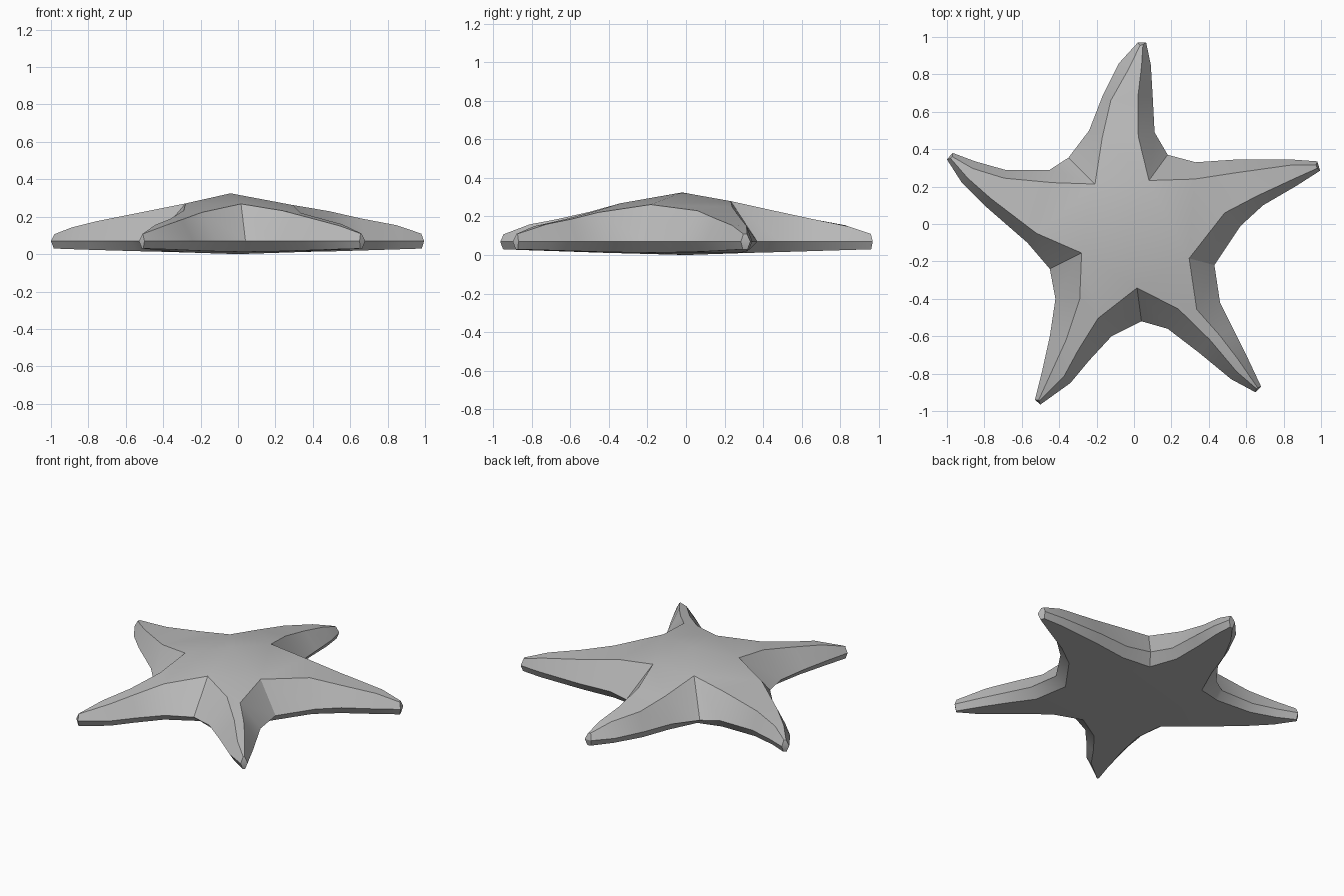
import bpy
import bmesh
import math
from mathutils import Vector

cube = bpy.data.objects.get("Cube")
if cube:
    bpy.data.objects.remove(cube, do_unlink=True)

STATIONS = 3            # rim points along each side of an arm
PER_ARM = 2 * STATIONS + 3
RIM_HEIGHT = 0.07
TIP_SLOPE = 0.02        # width of the sloped side at an arm tip

# Height of the upper crease against the fraction of the arm length
ARM_PROFILE = [(0, 0.325), (0.28, 0.275), (0.6, 0.2), (0.85, 0.155), (0.95, 0.12), (1.1, 0.08)]


def crease_height(fraction):
    for (t0, z0), (t1, z1) in zip(ARM_PROFILE, ARM_PROFILE[1:]):
        if fraction <= t1:
            return z0 + (z1 - z0) * (fraction - t0) / (t1 - t0)
    return ARM_PROFILE[-1][1]


def make_arm(notch, outward, tip, inward):
    """Rim points of one arm, counter-clockwise, as (position, slope width, arm length)."""
    tips = [(x, y, TIP_SLOPE) for x, y in tip]
    length = Vector(tip[0]).length
    return [(Vector((x, y)), width, length) for x, y, width in [notch, *outward, *tips, *inward]]


# Each arm: notch, side going out, blunt tip, side coming back
back_arm = make_arm(
    notch=(0.18, 0.37, 0.17),
    outward=[(0.11, 0.49, 0.09), (0.1, 0.68, 0.08), (0.09, 0.85, 0.05)],
    tip=[(0.065, 0.97), (0.02, 0.97)],
    inward=[(-0.08, 0.86, 0.06), (-0.17, 0.68, 0.05), (-0.24, 0.5, 0.08)])
back_right_arm = make_arm(
    notch=(-0.35, 0.355, 0.2),
    outward=[(-0.45, 0.29, 0.07), (-0.69, 0.29, 0.045), (-0.85, 0.335, 0.04)],
    tip=[(-0.97, 0.38), (-1, 0.345)],
    inward=[(-0.92, 0.22, 0.04), (-0.8, 0.1, 0.05), (-0.57, -0.1, 0.07)])
front_right_arm = make_arm(
    notch=(-0.45, -0.24, 0.19),
    outward=[(-0.42, -0.4, 0.13), (-0.45, -0.6, 0.09), (-0.49, -0.78, 0.05)],
    tip=[(-0.53, -0.94), (-0.5, -0.965)],
    inward=[(-0.34, -0.85, 0.05), (-0.24, -0.73, 0.08), (-0.12, -0.6, 0.12)])
front_left_arm = make_arm(
    notch=(0.04, -0.52, 0.18),
    outward=[(0.18, -0.56, 0.12), (0.35, -0.69, 0.09), (0.52, -0.83, 0.05)],
    tip=[(0.65, -0.9), (0.68, -0.87)],
    inward=[(0.6, -0.7, 0.05), (0.53, -0.56, 0.08), (0.46, -0.42, 0.13)])
back_left_arm = make_arm(
    notch=(0.43, -0.22, 0.14),
    outward=[(0.57, -0.01, 0.11), (0.69, 0.1, 0.06), (0.87, 0.205, 0.04)],
    tip=[(0.995, 0.285), (0.98, 0.335)],
    inward=[(0.84, 0.345, 0.03), (0.55, 0.345, 0.07), (0.33, 0.33, 0.09)])

outline = back_arm + back_right_arm + front_right_arm + front_left_arm + back_left_arm
count = len(outline)

# Three rings: upper crease, widest rim and underside edge
bm = bmesh.new()
crease, rim, base = [], [], []
for i, (point, width, length) in enumerate(outline):
    along = (outline[(i + 1) % count][0] - outline[i - 1][0]).normalized()
    inside = Vector((-along.y, along.x))
    top = point + inside * width
    low = point + inside * (0.4 * width + 0.008)
    crease.append(bm.verts.new((*top, crease_height(top.length / length))))
    rim.append(bm.verts.new((*point, RIM_HEIGHT)))
    base.append(bm.verts.new((*low, 0.03 * min(1, low.length / length))))

# Sloped sides and undercut
for upper, lower in ((crease, rim), (rim, base)):
    for i in range(count):
        j = (i + 1) % count
        bm.faces.new((upper[i], lower[i], lower[j], upper[j]))


def cover(ring, centre):
    """Close a ring with a strip along every arm and a fan around the centre."""
    hub = bm.verts.new(centre)
    for start in range(0, count, PER_ARM):
        for k in range(STATIONS + 1):
            a, b = start + k, (start + PER_ARM - k) % count
            bm.faces.new((ring[a], ring[a + 1], ring[(b - 1) % count], ring[b]))
        bm.faces.new((hub, ring[start], ring[(start + PER_ARM) % count]))


cover(crease, (-0.04, -0.02, 0.325))
cover(base, (0, 0, 0))
bmesh.ops.recalc_face_normals(bm, faces=bm.faces)

mesh = bpy.data.meshes.new("starfish_body")
bm.to_mesh(mesh)
bm.free()
body = bpy.data.objects.new("starfish_body", mesh)
bpy.context.collection.objects.link(body)

# Single plain grey
grey = bpy.data.materials.new("plain_grey")
grey.use_nodes = True
colour = (0.5, 0.5, 0.5, 1)
grey.diffuse_color = colour
grey.node_tree.nodes["Principled BSDF"].inputs["Base Color"].default_value = colour
mesh.materials.append(grey)

bpy.ops.object.select_all(action="DESELECT")
body.select_set(True)
bpy.context.view_layer.objects.active = body
bpy.ops.object.shade_smooth_by_angle(angle=math.radians(30))
